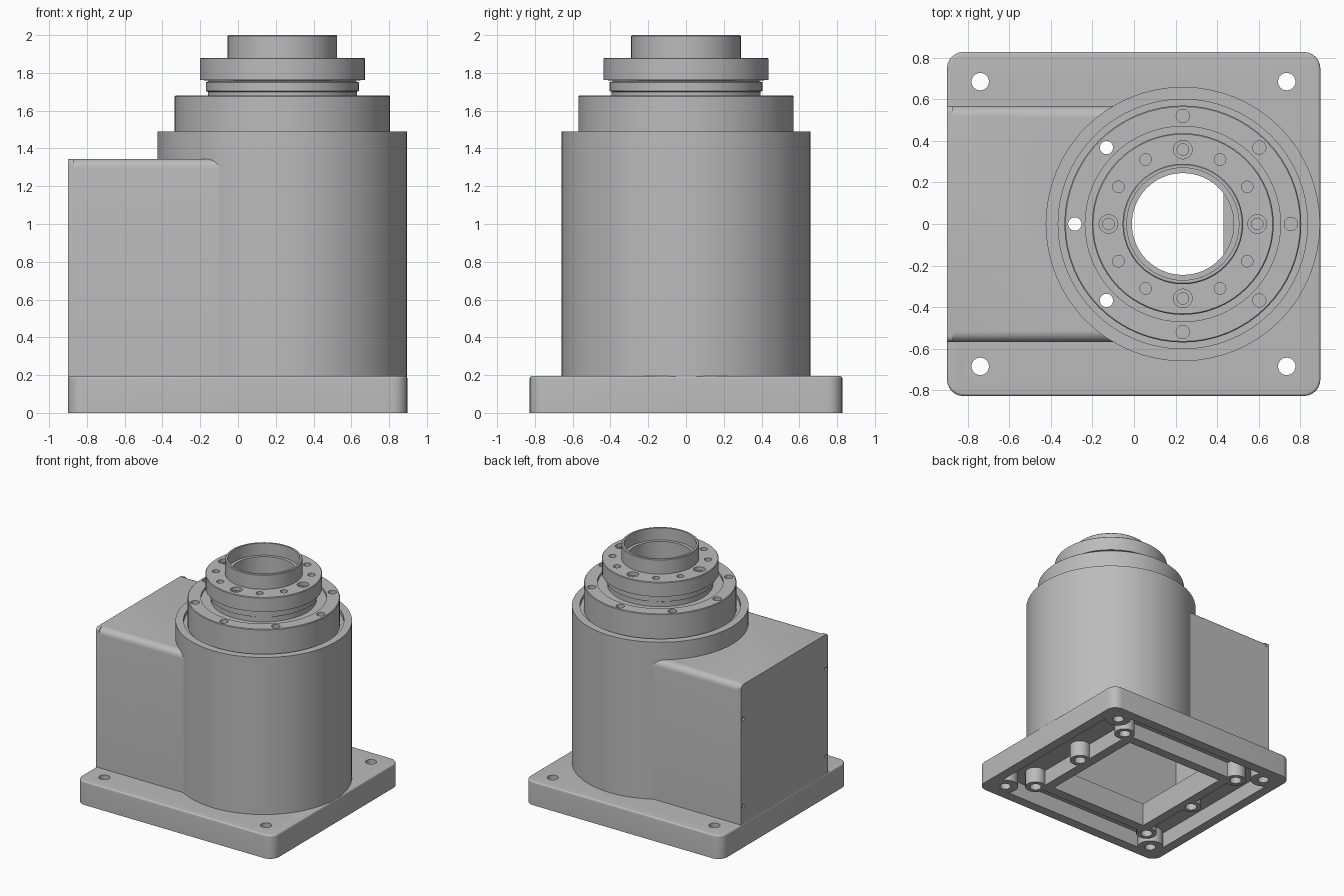
import bpy, bmesh, math
from mathutils import Matrix, Vector

if "Cube" in bpy.data.objects:
    bpy.data.objects.remove(bpy.data.objects["Cube"], do_unlink=True)

AXIS = 0.235   # x position of the turning axis
BORE = 0.245

grey = bpy.data.materials.new("machined grey")
grey.use_nodes = True
colour = (0.5, 0.5, 0.5, 1)
grey.diffuse_color = colour
grey.node_tree.nodes["Principled BSDF"].inputs["Base Color"].default_value = colour


def add(name, bm):
    bmesh.ops.recalc_face_normals(bm, faces=bm.faces)
    mesh = bpy.data.meshes.new(name)
    bm.to_mesh(mesh)
    bm.free()
    mesh.materials.append(grey)
    ob = bpy.data.objects.new(name, mesh)
    bpy.context.collection.objects.link(ob)
    return ob


def box(name, lo, hi, rules=()):
    """Box from corner to corner; rules are (edge test, radius) pairs to round."""
    lo, hi = Vector(lo), Vector(hi)
    bm = bmesh.new()
    bmesh.ops.create_cube(bm, size=1)
    for v in bm.verts:
        v.co = Vector(lo[i] + (v.co[i] + 0.5) * (hi[i] - lo[i]) for i in range(3))
    for test, radius in rules:
        edges = [e for e in bm.edges if test(*[v.co for v in e.verts])]
        bmesh.ops.bevel(bm, geom=edges, offset=radius, segments=6,
                        profile=0.5, affect='EDGES', clamp_overlap=True)
    return add(name, bm)


def lathe(name, profile):
    """Closed (radius, height) outline turned about the main axis."""
    bm = bmesh.new()
    verts = [bm.verts.new((r, 0, z)) for r, z in profile]
    edges = [bm.edges.new((a, b)) for a, b in zip(verts, verts[1:] + verts[:1])]
    bmesh.ops.spin(bm, geom=verts + edges, cent=(0, 0, 0), axis=(0, 0, 1),
                   angle=math.tau, steps=64, use_duplicate=False)
    bmesh.ops.remove_doubles(bm, verts=bm.verts, dist=1e-5)
    bmesh.ops.translate(bm, verts=bm.verts, vec=(AXIS, 0, 0))
    return add(name, bm)


def pins(points, radius, z0, z1, segments=24):
    """One cutter made of upright cylinders."""
    bm = bmesh.new()
    for x, y in points:
        bmesh.ops.create_cone(bm, cap_ends=True, segments=segments, radius1=radius,
                              radius2=radius, depth=z1 - z0,
                              matrix=Matrix.Translation((x, y, (z0 + z1) / 2)))
    return add("cutter", bm)


def combine(target, tool, operation='DIFFERENCE'):
    mod = target.modifiers.new("combine", 'BOOLEAN')
    mod.operation, mod.object, mod.solver = operation, tool, 'EXACT'
    bpy.context.view_layer.objects.active = target
    bpy.ops.object.modifier_apply(modifier=mod.name)
    bpy.data.objects.remove(tool, do_unlink=True)


def circle(count, radius, keep=lambda i: True):
    return [(AXIS + radius * math.cos(math.tau * i / count),
             radius * math.sin(math.tau * i / count)) for i in range(count) if keep(i)]


def upright(a, b):
    return abs(a.z - b.z) > 0.1


# Base plate with rounded corners and softened top edge
TOP = 0.195
base = box("base_plate", (-0.9, -0.828, 0), (0.897, 0.828, TOP),
           [(upright, 0.08), (lambda a, b: min(a.z, b.z) > TOP - 1e-4, 0.014)])
corners = [(x, y) for x in (-0.74, 0.735) for y in (-0.685, 0.685)]
bosses = [(x, y) for x in (-0.58, 0.55) for y in (-0.54, 0, 0.54)]

# Underside pocket leaving a frame, bosses and corner pads
pocket = box("cutter", (-0.82, -0.745, -0.1), (0.815, 0.745, 0.13))
combine(pocket, box("cutter", (-0.56, -0.54, -0.2), (0.51, 0.54, 0.3)))
combine(pocket, pins(bosses, 0.08, -0.2, 0.31))
combine(pocket, pins(corners, 0.1, -0.2, 0.32))
combine(base, pocket)
combine(base, box("cutter", (-0.48, -0.46, -0.1), (0.43, 0.46, 0.4)))
combine(base, pins(bosses, 0.045, -0.1, 0.12))
combine(base, pins(corners, 0.042, -0.1, 0.4))

# Main body: upright cylinder joined with the side housing
body = lathe("main_body", [(0, 0.19), (0.66, 0.19), (0.66, 1.49), (0.60, 1.49),
                           (0.60, 1.46), (0, 1.46)])
ROOF = 1.345


def roof_side(a, b):
    return min(a.z, b.z) > ROOF - 1e-4 and abs(a.x - b.x) > 0.01


housing = box("side_housing", (-0.872, -0.568, 0.192), (AXIS, 0.568, ROOF),
              [(roof_side, 0.05)])
combine(body, housing, 'UNION')
combine(body, box("cutter", (-0.83, -0.48, 0.1), (0.43, 0.48, 1.29)))
combine(body, pins([(AXIS, 0)], BORE, 1.1, 1.7, 64))

# Housing end cover with four small screw holes
cover = box("end_cover", (-0.9, -0.568, 0.19), (-0.87, 0.568, ROOF),
            [(roof_side, 0.03)])
screws = pins([(z, y) for z in (0.34, 1.06) for y in (-0.54, 0.54)], 0.014, -0.1, 0.1, 12)
screws.data.transform(Matrix.Translation((-0.985, 0, 0)) @ Matrix.Rotation(-math.pi / 2, 4, 'Y')
                      )
combine(cover, screws)

# Stepped ring on top of the body
ring = lathe("mounting_ring", [(BORE, 1.45), (0.57, 1.45), (0.57, 1.675), (0.565, 1.68),
                               (0.47, 1.68), (0.47, 1.66), (BORE, 1.66)])
for part in (ring, body):
    combine(part, pins(circle(8, 0.52), 0.032, 1.2, 1.8))

# Output flange with neck and hollow collar
flange = lathe("output_flange", [
    (BORE, 1.65), (0.395, 1.65), (0.395, 1.70), (0.405, 1.705), (0.405, 1.75),
    (0.39, 1.755), (0.39, 1.76), (0.437, 1.762), (0.437, 1.875), (0.432, 1.88),
    (0.29, 1.88), (0.29, 1.995), (0.285, 2.0), (0.27, 2.0), (0.27, 1.9), (BORE, 1.9)])
combine(flange, pins(circle(12, 0.358), 0.028, 1.80, 1.95, 16))
combine(flange, pins(circle(4, 0.358), 0.045, 1.85, 1.96, 20))

# Smooth round surfaces, keep machined edges sharp
for ob in (base, body, cover, ring, flange):
    bpy.ops.object.select_all(action='DESELECT')
    ob.select_set(True)
    bpy.context.view_layer.objects.active = ob
    bpy.ops.object.shade_smooth_by_angle(angle=math.radians(30))
